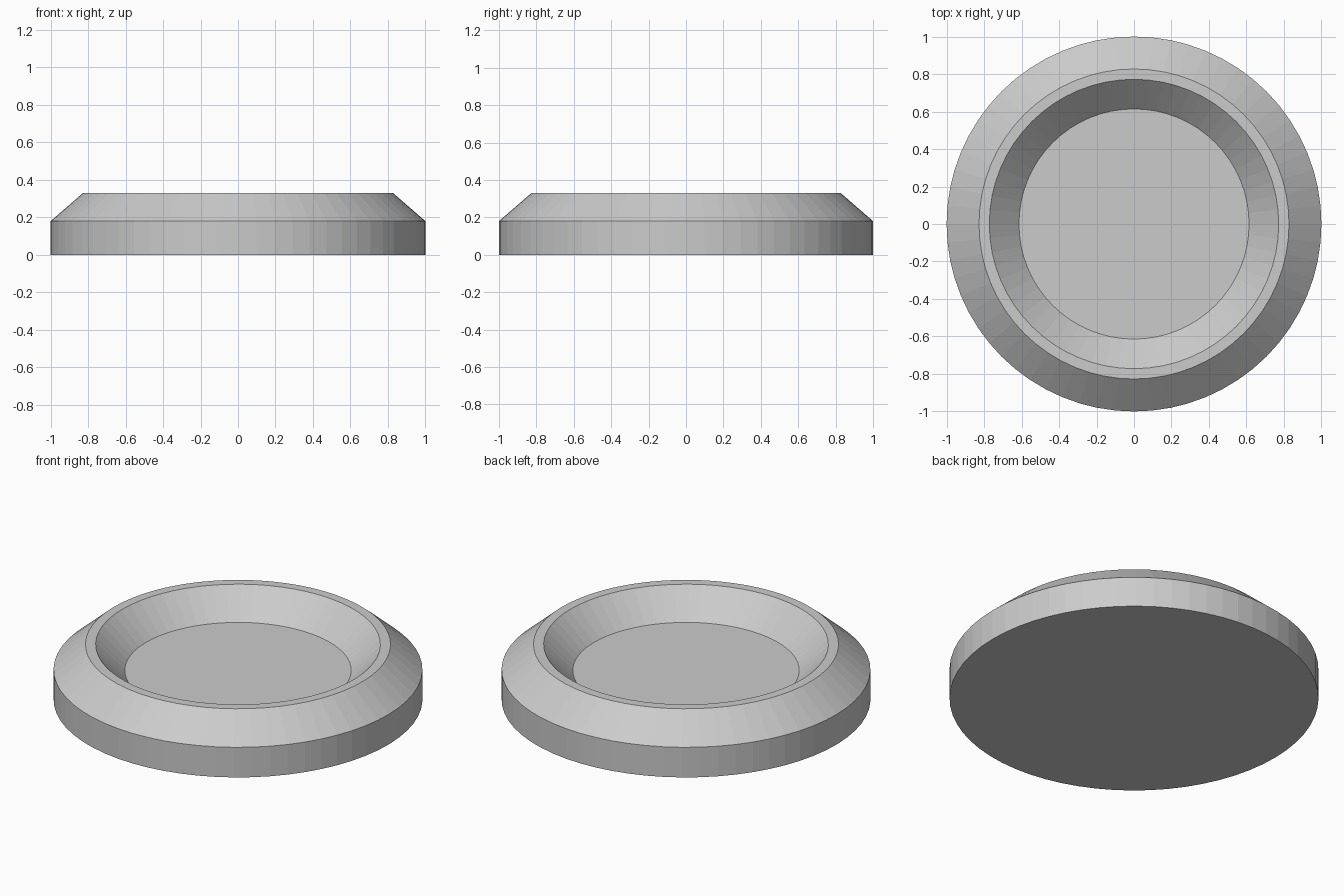
import bpy, bmesh
from math import cos, sin, tau

if "Cube" in bpy.data.objects:
    bpy.data.objects.remove(bpy.data.objects["Cube"])

SIDES = 64
# Half-profile (radius, height): base, wall, outer bevel, rim, inner slope to the floor
PROFILE = [(1.0, 0.0), (1.0, 0.18), (0.827, 0.33), (0.772, 0.33), (0.614, 0.175)]


def lathe(name, profile, sides):
    bm = bmesh.new()
    rings = [[bm.verts.new((r * cos(tau * i / sides), r * sin(tau * i / sides), z))
              for i in range(sides)] for r, z in profile]
    for a, b in zip(rings, rings[1:]):
        for i in range(sides):
            j = (i + 1) % sides
            bm.faces.new((a[i], a[j], b[j], b[i]))
    # Flat underside and recessed floor
    bm.faces.new(rings[0][::-1])
    bm.faces.new(rings[-1])
    bmesh.ops.recalc_face_normals(bm, faces=bm.faces)
    mesh = bpy.data.meshes.new(name)
    bm.to_mesh(mesh)
    bm.free()
    obj = bpy.data.objects.new(name, mesh)
    bpy.context.collection.objects.link(obj)
    return obj


# Round dish with a bevelled raised rim
lathe("round_dish", PROFILE, SIDES)
